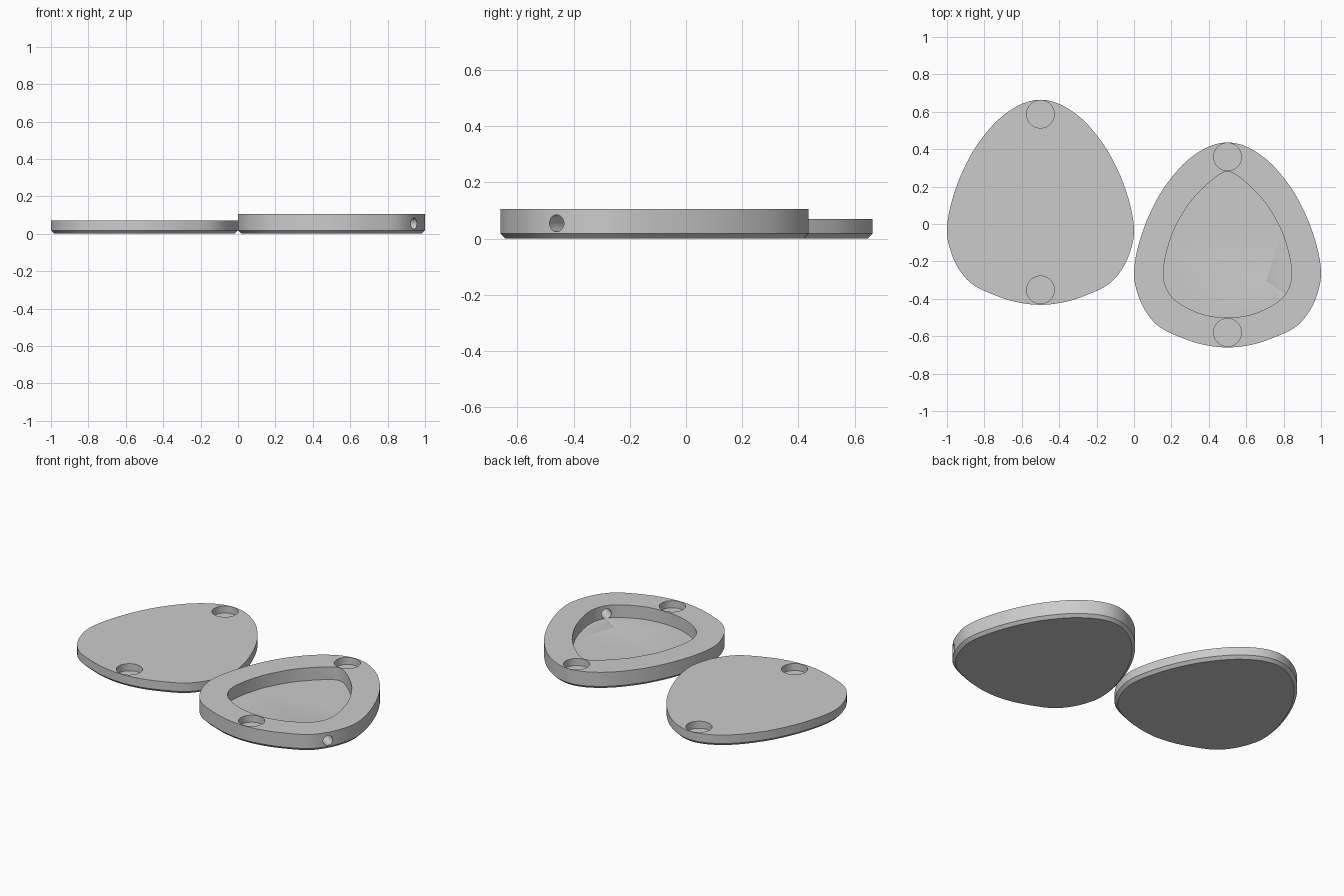
import bpy, bmesh, math
from mathutils import Vector, Matrix

if "Cube" in bpy.data.objects:
    bpy.data.objects.remove(bpy.data.objects["Cube"])

CHAMFER = 0.0175
FLOOR = 0.026        # material left under the pocket
RECESS = 0.044       # depth of the round recesses

grey = bpy.data.materials.new("plain grey")
grey.diffuse_color = (0.6, 0.6, 0.6, 1)
grey.use_nodes = True
grey.node_tree.nodes["Principled BSDF"].inputs["Base Color"].default_value = grey.diffuse_color

# Right halves of the profiles, from the tip down to the base
OUTER = [(0, .664), (.1, .642), (.2, .58), (.28, .5), (.36, .39), (.43, .25),
         (.48, .1), (.5, -.03), (.485, -.13), (.44, -.235), (.36, -.325),
         (.22, -.39), (.11, -.421), (0, -.432)]
POCKET = [(0, .507), (.035, .497), (.09, .457), (.16, .39), (.22, .316), (.29, .188),
          (.33, .06), (.343, -.04), (.33, -.107), (.29, -.17), (.22, -.218),
          (.12, -.258), (0, -.273)]


def smooth_loop(half, steps=6):
    """Mirror a half profile and run a smooth closed curve through it."""
    pts = [Vector(p) for p in half] + [Vector((-x, y)) for x, y in half[-2:0:-1]]
    n, out = len(pts), []
    for i in range(n):
        a, b, c, d = (pts[(i + k) % n] for k in (-1, 0, 1, 2))
        for s in range(steps):
            t = s / steps
            out.append(0.5 * (2 * b + (c - a) * t + (2 * a - 5 * b + 4 * c - d) * t * t
                              + (3 * b - a - 3 * c + d) * t ** 3))
    return out


def inset(loop, dist):
    """Move a clockwise loop inwards along its normals."""
    out = []
    for i, p in enumerate(loop):
        t = (loop[(i + 1) % len(loop)] - loop[i - 1]).normalized()
        out.append(p + Vector((t.y, -t.x)) * dist)
    return out


def loft(name, layers, centre):
    """Solid made by stacking (loop, height) layers."""
    bm = bmesh.new()
    rings = [[bm.verts.new((p.x, p.y, z)) for p in loop] for loop, z in layers]
    for lo, hi in zip(rings, rings[1:]):
        for i in range(len(lo)):
            j = (i + 1) % len(lo)
            bm.faces.new((lo[i], lo[j], hi[j], hi[i]))
    bm.faces.new(rings[0])
    bm.faces.new(rings[-1])
    bmesh.ops.recalc_face_normals(bm, faces=bm.faces)
    me = bpy.data.meshes.new(name)
    bm.to_mesh(me)
    bm.free()
    me.materials.append(grey)
    ob = bpy.data.objects.new(name, me)
    ob.location = centre
    bpy.context.collection.objects.link(ob)
    return ob


def cylinder(name, radius, depth, matrix):
    bm = bmesh.new()
    bmesh.ops.create_cone(bm, cap_ends=True, segments=48, radius1=radius,
                          radius2=radius, depth=depth, matrix=matrix)
    me = bpy.data.meshes.new(name)
    bm.to_mesh(me)
    bm.free()
    me.materials.append(grey)
    ob = bpy.data.objects.new(name, me)
    bpy.context.collection.objects.link(ob)
    return ob


def cut(body, cutter):
    """Subtract the cutter from the body, then discard it."""
    cutter.hide_render = True
    bpy.context.view_layer.objects.active = body
    mod = body.modifiers.new("cut", 'BOOLEAN')
    mod.operation, mod.solver, mod.object = 'DIFFERENCE', 'EXACT', cutter
    bpy.ops.object.modifier_apply(modifier=mod.name)
    bpy.data.objects.remove(cutter)


def plate(name, centre, height):
    """Rounded plate with a chamfered underside and two round recesses."""
    loop = smooth_loop(OUTER)
    ob = loft(name, [(inset(loop, CHAMFER), 0), (loop, CHAMFER), (loop, height)], centre)
    for y in (.587, -.352):
        at = Vector(centre) + Vector((0, y, height - RECESS + 0.05))
        cut(ob, cylinder("recess_cutter", 0.074, 0.1, Matrix.Translation(at)))
    return ob


# Flat lid
lid = plate("lid", (-.5, 0, 0), 0.07)

# Base with the pocket and the side hole that opens into it
base = plate("base", (.5, -.228, 0), 0.105)
cut(base, loft("pocket_cutter", [(smooth_loop(POCKET), FLOOR), (smooth_loop(POCKET), 0.2)],
               (.5, -.228, 0)))
aim = Vector((.83, -.55, 0)).normalized()
turn = aim.to_track_quat('Z', 'Y').to_matrix().to_4x4()
cut(base, cylinder("side_hole_cutter", 0.03, 0.4,
                   Matrix.Translation(Vector((.94, -.46, .0545)) - aim * 0.08) @ turn))

# Smooth walls with crisp edges
for ob in (lid, base):
    bpy.ops.object.select_all(action='DESELECT')
    ob.select_set(True)
    bpy.context.view_layer.objects.active = ob
    bpy.ops.object.shade_smooth_by_angle(angle=math.radians(25))
